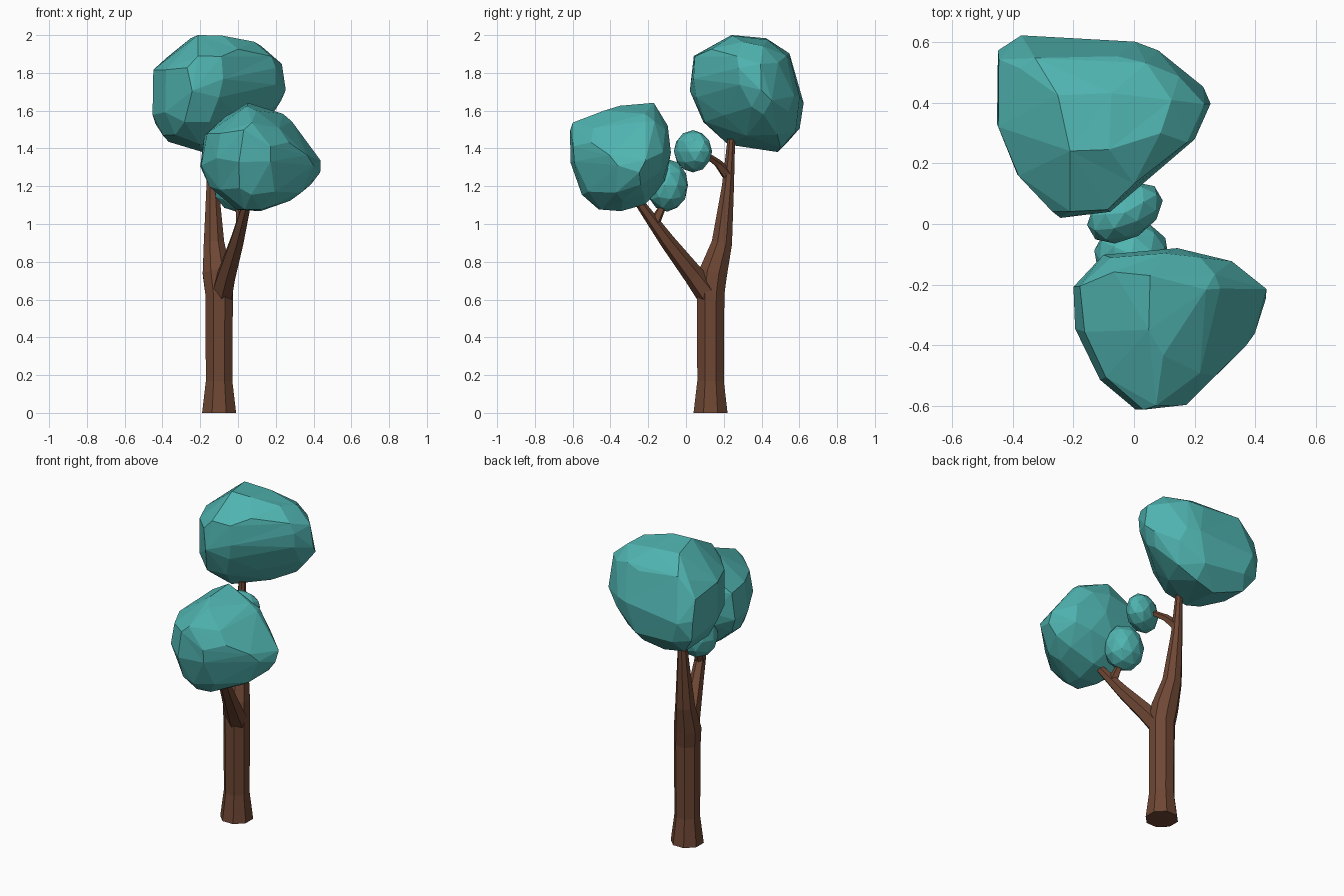
import bpy, bmesh
from math import cos, sin, pi, radians, sqrt
from mathutils import Vector, Matrix

if "Cube" in bpy.data.objects:
    bpy.data.objects.remove(bpy.data.objects["Cube"])


def material(name, rgb):
    m = bpy.data.materials.new(name)
    m.diffuse_color = (*rgb, 1)
    m.use_nodes = True
    m.node_tree.nodes["Principled BSDF"].inputs["Base Color"].default_value = m.diffuse_color
    return m


BARK = material("bark", (0.155, 0.062, 0.034))
LEAF = material("leaf", (0.08, 0.46, 0.44))


def finish(name, bm, mat):
    bmesh.ops.recalc_face_normals(bm, faces=bm.faces)
    mesh = bpy.data.meshes.new(name)
    bm.to_mesh(mesh)
    bm.free()
    mesh.materials.append(mat)
    ob = bpy.data.objects.new(name, mesh)
    bpy.context.collection.objects.link(ob)
    return ob


def limb(name, path, sides):
    """Tapered faceted tube through (x, y, z, radius) stations."""
    bm = bmesh.new()
    pts = [Vector(p[:3]) for p in path]
    rings = []
    for i, p in enumerate(path):
        tangent = pts[min(i + 1, len(pts) - 1)] - pts[max(i - 1, 0)]
        q = Vector((0, 0, 1)).rotation_difference(tangent)
        r = p[3] / cos(pi / sides)
        rings.append([bm.verts.new(pts[i] + q @ Vector((
            r * cos(2 * pi * (k + 0.5) / sides),
            r * sin(2 * pi * (k + 0.5) / sides), 0))) for k in range(sides)])
    for a, b in zip(rings, rings[1:]):
        for k in range(sides):
            n = (k + 1) % sides
            bm.faces.new((a[k], a[n], b[n], b[k]))
    bm.faces.new(rings[0])
    bm.faces.new(rings[-1])
    return finish(name, bm, BARK)


def support(outline, a, b):
    return max(a * p + b * q for p, q in outline)


def canopy(name, front, right, top, faces):
    """Faceted convex crown whose extents follow its three outlines."""
    def mid(values):
        return (min(values) + max(values)) / 2
    cx = mid([p[0] for p in front])
    cy = mid([p[0] for p in right])
    cz = mid([p[1] for p in front])
    f = [(x - cx, z - cz) for x, z in front]
    r = [(y - cy, z - cz) for y, z in right]
    t = [(x - cx, y - cy) for x, y in top]

    bm = bmesh.new()
    bmesh.ops.create_icosphere(bm, subdivisions=4, radius=1)
    planes = []
    for v in bm.verts:
        x, y, z = v.co
        h2 = (support(f, x, z) ** 2 + support(r, y, z) ** 2
              + support(t, x, y) ** 2 - support(f, x, 0) ** 2
              - support(r, y, 0) ** 2 - support(f, 0, z) ** 2)
        planes.append((v.co.copy(), sqrt(max(h2, 0.01))))
    for v in bm.verts:
        u = v.co.copy()
        reach = min(h / d.dot(u) for d, h in planes if d.dot(u) > 0.2)
        v.co = Vector((cx, cy, cz)) + u * reach
    total = len(bm.faces)
    ob = finish(name, bm, LEAF)
    mod = ob.modifiers.new("facets", 'DECIMATE')
    mod.ratio = faces / total
    return ob


def tuft(name, centre, radii, turn):
    """Small faceted leaf ball."""
    bm = bmesh.new()
    bmesh.ops.create_icosphere(
        bm, subdivisions=2, radius=1,
        matrix=Matrix.Translation(centre) @ Matrix.Rotation(radians(turn), 4, 'Z')
        @ Matrix.Diagonal((*radii, 1)))
    return finish(name, bm, LEAF)


# Trunk running up into the tall limb
limb("trunk", [(-0.1, 0.13, 0, 0.09), (-0.1, 0.13, 0.17, 0.07),
               (-0.1, 0.13, 0.63, 0.073), (-0.112, 0.143, 0.74, 0.075),
               (-0.127, 0.19, 0.9, 0.054), (-0.135, 0.222, 1.2, 0.032),
               (-0.137, 0.24, 1.45, 0.02)], 8)

# Forked limb and twigs
limb("low_branch", [(-0.085, 0.115, 0.63, 0.055), (-0.06, 0.04, 0.73, 0.047),
                    (-0.005, -0.1, 0.91, 0.035), (0.042, -0.23, 1.09, 0.023),
                    (0.055, -0.27, 1.15, 0.02)], 6)
limb("low_twig", [(0.02, -0.17, 1.0, 0.026), (0.012, -0.14, 1.06, 0.019),
                  (0.0, -0.11, 1.12, 0.014)], 5)
limb("high_twig", [(-0.135, 0.22, 1.26, 0.026), (-0.10, 0.17, 1.32, 0.018),
                   (-0.05, 0.1, 1.37, 0.013)], 5)

# Large crowns
canopy("high_canopy",
       [(-0.22, 2.0), (0, 1.985), (0.125, 1.95), (0.23, 1.86), (0.255, 1.69),
        (0.2, 1.59), (0.07, 1.46), (-0.06, 1.4), (-0.2, 1.38), (-0.385, 1.44),
        (-0.45, 1.545), (-0.455, 1.8), (-0.39, 1.87), (-0.3, 1.95)],
       [(0.235, 2.0), (0.44, 1.98), (0.55, 1.9), (0.62, 1.65), (0.595, 1.49),
        (0.5, 1.38), (0.215, 1.425), (0.09, 1.53), (0.02, 1.7), (0.035, 1.895)],
       [(-0.445, 0.58), (-0.36, 0.62), (0.02, 0.6), (0.12, 0.545),
        (0.255, 0.42), (0.23, 0.315), (-0.085, 0.04), (-0.24, 0.02),
        (-0.37, 0.14), (-0.445, 0.315), (-0.455, 0.39)], 96)
canopy("low_canopy",
       [(0.08, 1.65), (0.2, 1.61), (0.285, 1.555), (0.45, 1.325), (0.395, 1.195),
        (0.25, 1.11), (0.115, 1.065), (0, 1.07), (-0.15, 1.195), (-0.205, 1.31),
        (-0.165, 1.5), (0, 1.62)],
       [(-0.605, 1.545), (-0.405, 1.62), (-0.185, 1.65), (-0.1, 1.525),
        (-0.08, 1.39), (-0.11, 1.23), (-0.22, 1.105), (-0.37, 1.065),
        (-0.465, 1.075), (-0.555, 1.155), (-0.62, 1.35)],
       [(-0.205, -0.21), (-0.105, -0.105), (0.1, -0.078), (0.21, -0.09),
        (0.33, -0.125), (0.45, -0.235), (0.39, -0.385), (0.29, -0.47),
        (0.165, -0.6), (0.01, -0.62), (-0.115, -0.505), (-0.195, -0.345)], 96)

# Small leaf balls on the twigs
tuft("high_tuft", (-0.03, 0.037, 1.385), (0.135, 0.088, 0.112), 30)
tuft("low_tuft", (-0.008, -0.1, 1.205), (0.125, 0.112, 0.14), 10)
